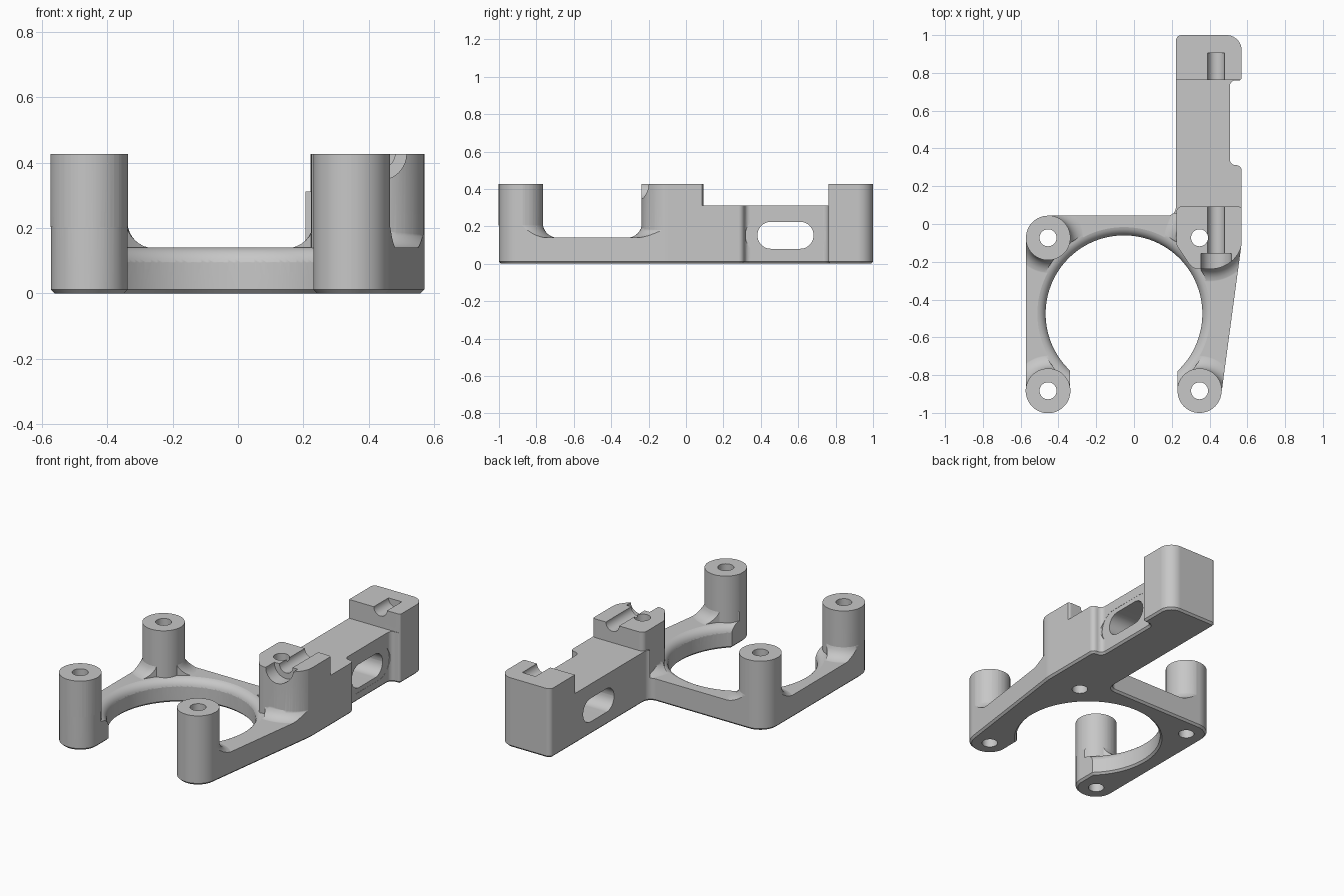
import bpy, bmesh, math
from mathutils import Vector, Matrix

if "Cube" in bpy.data.objects:
    bpy.data.objects.remove(bpy.data.objects["Cube"])

TOP, PLATE, BAR = 0.427, 0.14, 0.312
POST_R, HOLE_R, RING_R = 0.117, 0.045, 0.415
RING = Vector((-0.053, -0.475))
POSTS = [(-0.455, -0.073), (-0.455, -0.883), (0.347, -0.883), (0.347, -0.073)]

SHADE = (0.57, 0.57, 0.57, 1)
grey = bpy.data.materials.new("plain grey")
grey.use_nodes = True
grey.diffuse_color = SHADE
grey.node_tree.nodes["Principled BSDF"].inputs["Base Color"].default_value = SHADE


def finish(name, bm):
    bmesh.ops.recalc_face_normals(bm, faces=bm.faces)
    mesh = bpy.data.meshes.new(name)
    bm.to_mesh(mesh)
    bm.free()
    mesh.materials.append(grey)
    ob = bpy.data.objects.new(name, mesh)
    bpy.context.collection.objects.link(ob)
    return ob


def rounded(corners):
    """Polygon from (x, y, radius) corners, each one filleted."""
    pts = []
    for i, (x, y, r) in enumerate(corners):
        p = Vector((x, y))
        if r == 0:
            pts.append(p)
            continue
        a = (Vector(corners[i - 1][:2]) - p).normalized()
        b = (Vector(corners[(i + 1) % len(corners)][:2]) - p).normalized()
        half = math.acos(max(-1, min(1, a.dot(b)))) / 2
        centre = p + (a + b).normalized() * (r / math.sin(half))
        start = p + a * (r / math.tan(half)) - centre
        end = p + b * (r / math.tan(half)) - centre
        first = math.atan2(start.y, start.x)
        turn = math.atan2(start.x * end.y - start.y * end.x, start.dot(end))
        n = max(5, int(r * 140))
        for k in range(n + 1):
            t = first + turn * k / n
            pts.append(centre + Vector((math.cos(t), math.sin(t))) * r)
    return pts


def inset(pts, d):
    """Clockwise outline moved inward by d."""
    out = []
    for i, p in enumerate(pts):
        e1 = (p - pts[i - 1]).normalized()
        e2 = (pts[(i + 1) % len(pts)] - p).normalized()
        n1, n2 = Vector((e1.y, -e1.x)), Vector((e2.y, -e2.x))
        out.append(p + (n1 + n2) * (d / (1 + n1.dot(n2))))
    return out


def loft(name, layers):
    """Solid through stacked (outline, z) layers."""
    bm = bmesh.new()
    loops = [[bm.verts.new((p.x, p.y, z)) for p in pts] for pts, z in layers]
    for low, high in zip(loops, loops[1:]):
        for i in range(len(low)):
            bm.faces.new((low[i - 1], low[i], high[i], high[i - 1]))
    bm.faces.new(loops[0])
    bm.faces.new(loops[-1])
    return finish(name, bm)


def circle(c, r, n):
    return [Vector((c[0] + r * math.cos(2 * math.pi * k / n),
                    c[1] + r * math.sin(2 * math.pi * k / n))) for k in range(n)]


def lathe(name, c, profile, n=64):
    return loft(name, [(circle(c, r, n), z) for r, z in profile])


def box(name, lo, hi):
    pts = [Vector(p) for p in ((lo[0], lo[1]), (lo[0], hi[1]), (hi[0], hi[1]), (hi[0], lo[1]))]
    return loft(name, [(pts, lo[2]), (pts, hi[2])])


def combine(target, other, operation):
    mod = target.modifiers.new("join", "BOOLEAN")
    mod.object, mod.operation, mod.solver = other, operation, "EXACT"
    bpy.context.view_layer.objects.active = target
    bpy.ops.object.modifier_apply(modifier=mod.name)
    bpy.data.objects.remove(other)


# Footprint outline, clockwise, with the big round opening
first, sweep = math.radians(-46.7), math.radians(273.4)
opening = [(RING.x + RING_R * math.cos(first + sweep * k / 72),
            RING.y + RING_R * math.sin(first + sweep * k / 72), 0) for k in range(73)]
outline = rounded(
    [(-0.572, -1.0, POST_R), (-0.572, 0.044, POST_R), (0.222, 0.044, 0.045),
     (0.222, 1.0, 0.03), (0.57, 1.0, 0.08), (0.57, 0.76, 0.015), (0.507, 0.76, 0.03),
     (0.507, 0.312, 0.03), (0.57, 0.312, 0.03), (0.57, -0.1, 0.2), (0.449, -1.0, POST_R),
     (0.23, -1.0, 0.115)] + opening + [(-0.338, -1.0, 0.115)])
footprint = loft("footprint", [(inset(outline, 0.012), 0), (outline, 0.012), (outline, 0.6)])

# Base plate with flared fillets under the posts and the clamp block
bracket = box("mounting_bracket", (-0.8, -1.2, -0.1), (0.8, 1.2, PLATE))


def flare(c, r, f=0.08):
    arc = [(r + f - f * math.sin(t), PLATE - 0.001 + f - f * math.cos(t))
           for t in (math.pi / 2 * k / 8 for k in range(9))]
    return lathe("flare", c, [(r + f, 0.05)] + arc)


for c in POSTS:
    combine(bracket, flare(c, POST_R), "UNION")
combine(bracket, flare((0.40, -0.07), 0.165), "UNION")

# Rounded inner rim of the opening
e = 0.055
rim = [(RING_R - 0.001 + e - e * math.cos(t), PLATE + 0.001 - e + e * math.sin(t))
       for t in (math.pi / 2 * k / 8 for k in range(9))]
combine(bracket, lathe("rim_cutter", RING, [(RING_R - 0.001, -0.3)] + rim
                       + [(RING_R + e, 0.6)], 128), "DIFFERENCE")

# Posts, clamp block, bar and end block
for c in POSTS:
    combine(bracket, lathe("post", c, [(POST_R + 0.0015, -0.05), (POST_R + 0.0015, TOP)]), "UNION")
block = rounded([(0.224, 0.093, 0.03), (0.58, 0.093, 0.03), (0.573, -0.238, 0.17),
                 (0.31, -0.238, 0.06), (0.224, -0.11, 0.04)])
combine(bracket, loft("clamp_block", [(block, -0.06), (block, TOP)]), "UNION")
combine(bracket, box("bar", (0.205, 0.055, -0.07), (0.68, 1.1, BAR)), "UNION")
combine(bracket, box("end_block", (0.19, 0.762, -0.08), (0.7, 1.15, TOP)), "UNION")
combine(bracket, footprint, "INTERSECT")


# Screw holes, grooves and slots
def along_y(name, x, z, r, y0, y1):
    ob = lathe(name, (0, 0), [(r, 0), (r, y1 - y0)], 40)
    ob.data.transform(Matrix.Translation((x, y0, z)) @ Matrix.Rotation(-math.pi / 2, 4, "X"))
    return ob


def slot(name, x0, x1, half, r):
    pts = rounded([(-r, -half, r * 0.99), (-r, half, r * 0.99),
                   (r, half, r * 0.99), (r, -half, r * 0.99)])
    ob = loft(name, [(pts, x0), (pts, x1)])
    ob.data.transform(Matrix.Translation((0, 0.532, 0.152)) @ Matrix.Rotation(math.pi / 2, 4, "Y"))
    return ob


for c in POSTS:
    combine(bracket, lathe("hole", c, [(HOLE_R, -0.2), (HOLE_R, 0.7)], 40), "DIFFERENCE")
for cutter in (along_y("clamp_groove", 0.435, TOP, 0.045, -0.2, 0.2),
               along_y("counterbore", 0.435, TOP, 0.08, -0.4, -0.155),
               along_y("end_groove", 0.435, TOP, 0.045, 0.6, 0.905),
               slot("side_slot", 0, 0.8, 0.15, 0.072),
               slot("slot_clearance", 0.506, 0.8, 0.215, 0.1)):
    combine(bracket, cutter, "DIFFERENCE")

# Smooth curved walls, keep crisp edges
bpy.ops.object.select_all(action="DESELECT")
bracket.select_set(True)
bpy.context.view_layer.objects.active = bracket
bpy.ops.object.shade_smooth_by_angle(angle=math.radians(30))
weighted = bracket.modifiers.new("weighted normals", "WEIGHTED_NORMAL")
weighted.keep_sharp = True
